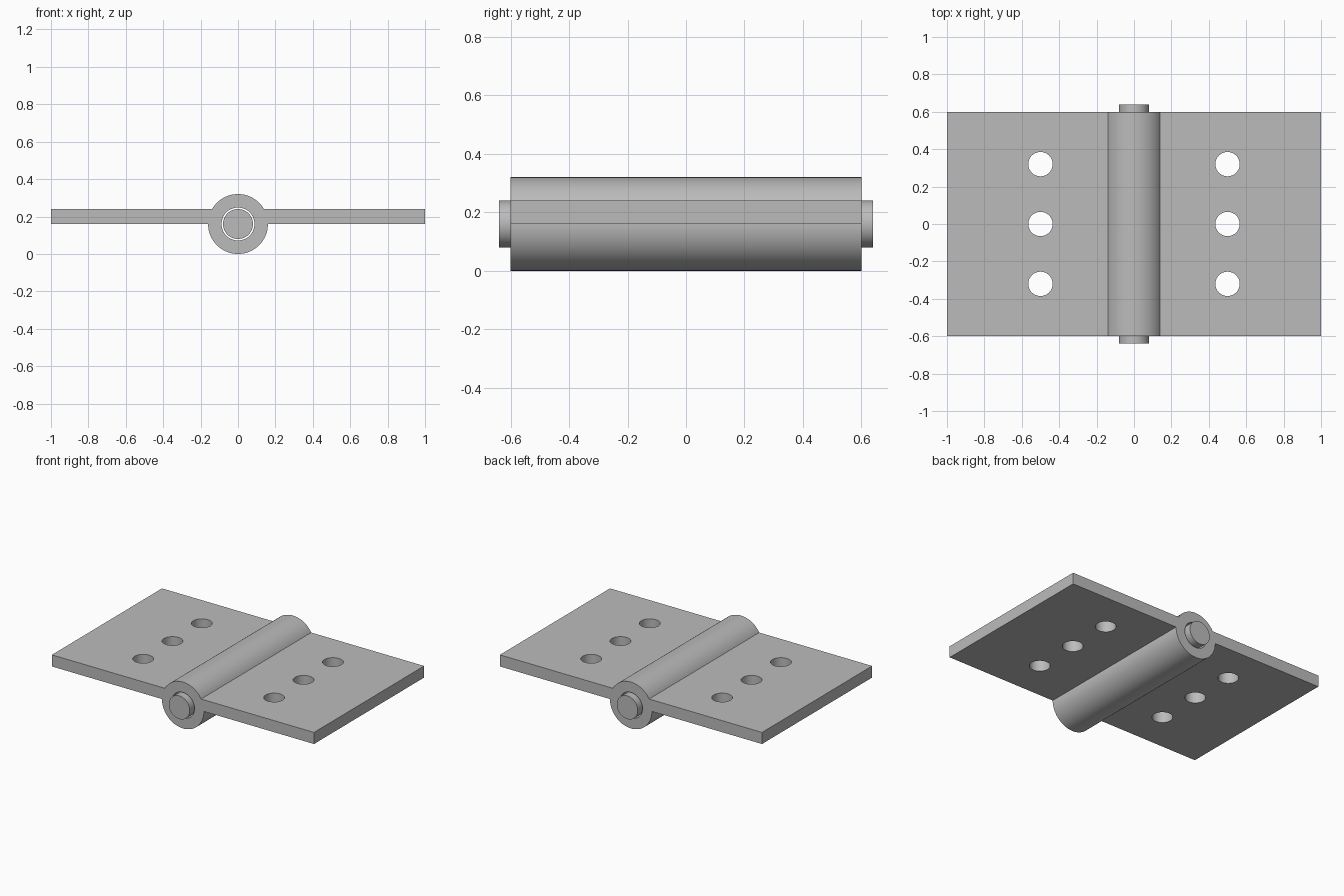
import bpy
import math

cube = bpy.data.objects.get("Cube")
if cube:
    bpy.data.objects.remove(cube, do_unlink=True)

LENGTH = 1.2      # barrel and leaf length
AXIS_Z = 0.16     # height of the pin axis, equal to the barrel radius
LEAF_Z = 0.2      # middle height of the leaves

steel = bpy.data.materials.new("grey_steel")
steel.use_nodes = True
GREY = (0.5, 0.5, 0.5, 1)
steel.diffuse_color = GREY
steel.node_tree.nodes["Principled BSDF"].inputs["Base Color"].default_value = GREY


def finish(name):
    obj = bpy.context.object
    obj.name = name
    obj.data.materials.append(steel)
    return obj


def rod(name, radius, length, location, along_y=True):
    tilt = (math.pi / 2, 0, 0) if along_y else (0, 0, 0)
    bpy.ops.mesh.primitive_cylinder_add(
        vertices=96, radius=radius, depth=length, location=location, rotation=tilt)
    return finish(name)


def combine(target, tool, operation):
    bpy.context.view_layer.objects.active = target
    mod = target.modifiers.new(operation.lower(), 'BOOLEAN')
    mod.operation = operation
    mod.solver = 'EXACT'
    mod.object = tool
    bpy.ops.object.modifier_apply(modifier=mod.name)
    bpy.data.objects.remove(tool, do_unlink=True)


# Barrel with a leaf on each side
body = rod("hinge_body", AXIS_Z, LENGTH, (0, 0, AXIS_Z))
for side in (-1, 1):
    bpy.ops.mesh.primitive_cube_add(size=1, location=(side * 0.55, 0, LEAF_Z))
    leaf = finish("leaf")
    leaf.scale = (0.9, LENGTH, 0.08)
    bpy.ops.object.transform_apply(location=False, rotation=False, scale=True)
    combine(body, leaf, 'UNION')

# Bore for the pin
combine(body, rod("bore", 0.088, 2, (0, 0, AXIS_Z)), 'DIFFERENCE')

# Three screw holes in each leaf
for side in (-1, 1):
    for row in (-1, 0, 1):
        hole = rod("screw_hole", 0.065, 0.5, (side * 0.5, row * 0.32, LEAF_Z), False)
        combine(body, hole, 'DIFFERENCE')

# Loose pin standing proud at both ends
pin = rod("hinge_pin", 0.08, LENGTH + 0.08, (0, 0, AXIS_Z))

for obj in (body, pin):
    bpy.ops.object.select_all(action='DESELECT')
    obj.select_set(True)
    bpy.context.view_layer.objects.active = obj
    bpy.ops.object.shade_smooth_by_angle(angle=math.radians(30))
